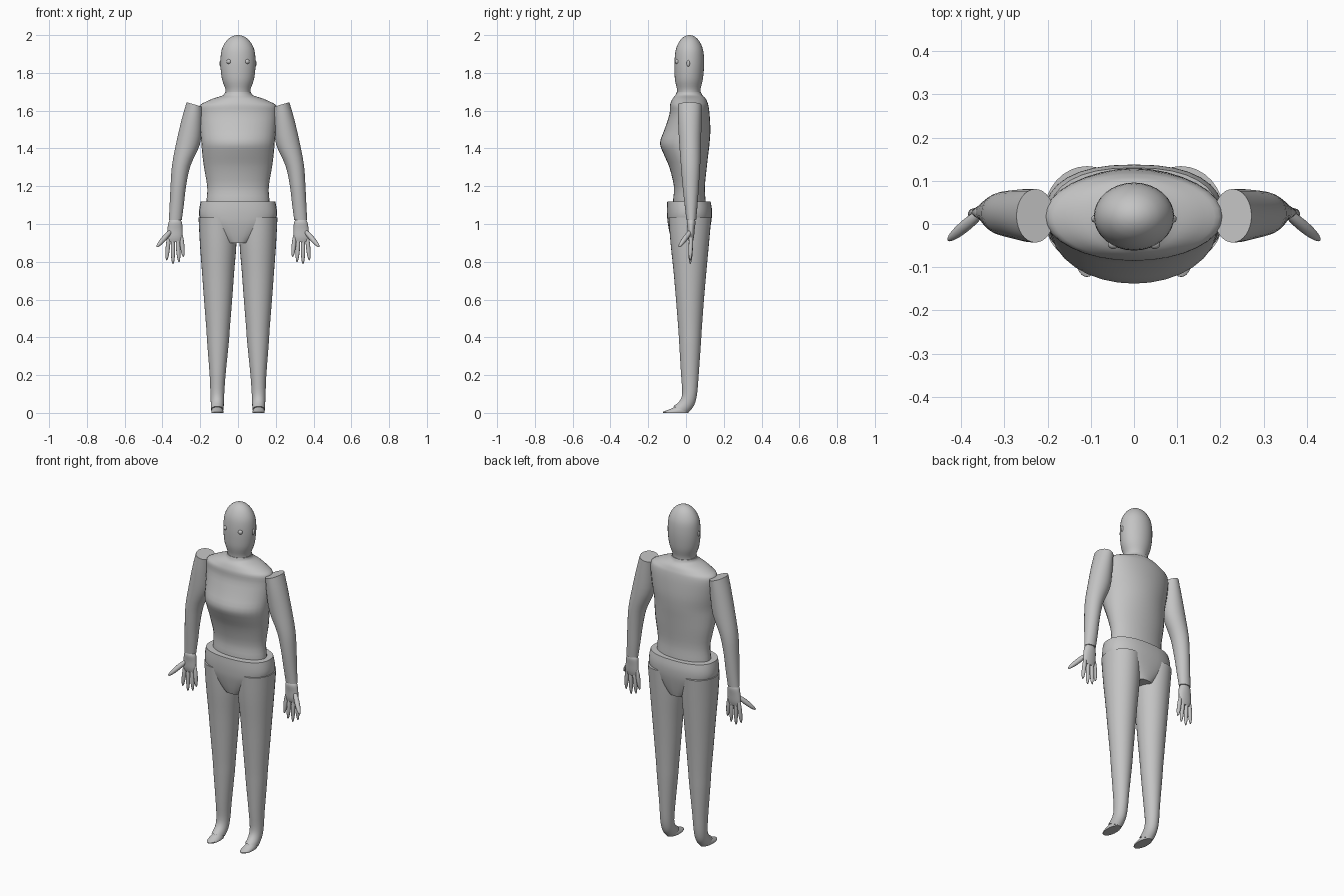
import bpy, bmesh, math
from mathutils import Vector

skin = bpy.data.materials.new("plain grey")
skin.diffuse_color = (0.55, 0.55, 0.55, 1)


def finish(name, bm):
    bmesh.ops.recalc_face_normals(bm, faces=bm.faces)
    me = bpy.data.meshes.new(name)
    bm.to_mesh(me)
    bm.free()
    ob = bpy.data.objects.new(name, me)
    bpy.context.collection.objects.link(ob)
    me.materials.append(skin)
    bpy.ops.object.select_all(action='DESELECT')
    ob.select_set(True)
    bpy.context.view_layer.objects.active = ob
    bpy.ops.object.shade_smooth_by_angle(angle=math.radians(40))
    return ob


def smooth_rows(rows, steps):
    """Catmull-Rom interpolation of ring parameters."""
    out = []
    for i in range(len(rows) - 1):
        p = [rows[max(i - 1, 0)], rows[i], rows[i + 1], rows[min(i + 2, len(rows) - 1)]]
        for k in range(steps):
            t = k / steps
            out.append([0.5 * (2 * b + (c - a) * t + (2 * a - 5 * b + 4 * c - d) * t * t
                               + (3 * b - a - 3 * c + d) * t ** 3) for a, b, c, d in zip(*p)])
    return out + [list(rows[-1])]


def spow(v, e):
    return math.copysign(abs(v) ** e, v)


def loft(name, rows, side=1, steps=3, segs=32, power=2.0):
    """Rows: z, x min, x max, y front, y back, slope dz/dx, slope dz/dy."""
    bm = bmesh.new()
    rings = []
    for z, x0, x1, y0, y1, sx, sy in smooth_rows([tuple(r) + (0,) * (7 - len(r)) for r in rows], steps):
        ring = []
        for i in range(segs):
            a = math.tau * i / segs
            dx = (x1 - x0) / 2 * spow(math.cos(a), 2 / power)
            dy = (y1 - y0) / 2 * spow(math.sin(a), 2 / power)
            ring.append(bm.verts.new((side * ((x0 + x1) / 2 + dx), (y0 + y1) / 2 + dy, z + sx * dx + sy * dy)))
        rings.append(ring)
    for r, s in zip(rings, rings[1:]):
        for i in range(segs):
            j = (i + 1) % segs
            bm.faces.new((r[i], r[j], s[j], s[i]))
    bm.faces.new(rings[0])
    bm.faces.new(rings[-1])
    return finish(name, bm)


def centred(rows):
    return [(z, -w, w, f, b) for z, w, f, b in rows]


def blob(name, start, end, radius, side=1):
    """Slim ellipsoid running between two points."""
    a, b = (Vector((side * p[0], p[1], p[2])) for p in (start, end))
    bm = bmesh.new()
    bmesh.ops.create_uvsphere(bm, u_segments=14, v_segments=10, radius=1)
    rot = (b - a).to_track_quat('Z', 'Y')
    half = (b - a).length / 2
    for v in bm.verts:
        v.co = rot @ Vector((v.co.x * radius, v.co.y * radius, v.co.z * half)) + (a + b) / 2
    return finish(name, bm)


# Head with a rounded crown
crown = [(1.88 + 0.12 * math.sin(t), 0.092 * math.cos(t), 0.018 - 0.077 * math.cos(t), 0.018 + 0.077 * math.cos(t))
         for t in (0.25, 0.55, 0.85, 1.1, 1.3, 1.45, 1.56)]
loft("head", centred([(1.69, .066, -.046, .076), (1.715, .067, -.048, .077), (1.76, .083, -.058, .088),
                      (1.81, .091, -.061, .094), (1.86, .093, -.061, .096)] + crown))

# Torso with chest, waist and short collar
loft("torso", centred([(1.09, .168, -.068, .105), (1.13, .166, -.068, .103), (1.20, .163, -.064, .100),
                       (1.30, .180, -.088, .110), (1.37, .189, -.118, .118), (1.43, .194, -.138, .125),
                       (1.50, .200, -.114, .129), (1.58, .206, -.088, .125), (1.625, .204, -.085, .119),
                       (1.645, .175, -.080, .113), (1.665, .130, -.070, .103), (1.682, .078, -.056, .086),
                       (1.70, .069, -.049, .079)]))

# Pelvis shaped like briefs
loft("pelvis", centred([(.90, .066, -.073, .110), (.94, .115, -.084, .120), (1.0, .185, -.096, .132),
                        (1.04, .205, -.100, .137), (1.08, .205, -.101, .137), (1.12, .197, -.099, .130)]),
     power=2.4)

for side, word in ((1, "left"), (-1, "right")):
    # Leg, bending forward over the instep
    loft(word + "_leg", [(1.035, .008, .209, -.092, .134), (.90, .008, .202, -.082, .122),
                         (.75, .020, .191, -.066, .108), (.60, .031, .180, -.053, .095),
                         (.45, .043, .168, -.041, .084), (.37, .049, .163, -.036, .079),
                         (.20, .066, .150, -.026, .067), (.10, .073, .146, -.020, .058, 0, -.1),
                         (.05, .075, .144, -.035, .042, 0, -.3),
                         (.018, .076, .143, -.068, .012, 0, -.42)], side)
    # Pointed foot with a flat sole
    loft(word + "_foot", [(.0, .078, .140, -.120, .012), (.006, .077, .141, -.122, .014),
                          (.016, .080, .140, -.094, .012), (.030, .088, .132, -.062, .0)], side, steps=2)
    # Arm with a slanted shoulder cap
    loft(word + "_arm", [(1.632, .185, .272, -.043, .081, .29), (1.55, .187, .296, -.042, .081, .22),
                         (1.43, .202, .325, -.036, .080, .15), (1.31, .252, .349, -.027, .075, .05),
                         (1.20, .275, .357, -.018, .068), (1.10, .287, .362, -.007, .061),
                         (1.02, .298, .366, .002, .054)], side)
    # Flat palm and cuff
    loft(word + "_palm", [(1.02, .303, .362, .008, .048), (1.005, .296, .369, .004, .050),
                          (.97, .294, .374, .008, .046), (.93, .295, .376, .010, .042),
                          (.905, .302, .368, .016, .036)], side, segs=20)
    # Fingers and splayed thumb
    for i, (top, tip, low) in enumerate(((.302, .289, .825), (.322, .312, .797),
                                         (.345, .344, .787), (.364, .378, .807))):
        blob(f"{word}_finger_{i + 1}", (top, .028, .955), (tip, .022, low), .0115, side)
    blob(word + "_thumb", (.345, .034, .975), (.431, -.038, .878), .014, side)
    # Eye and ear
    blob(word + "_eye", (.048, -.058, 1.86), (.048, -.034, 1.86), .013, side)
    blob(word + "_ear", (.090, .012, 1.832), (.090, .012, 1.868), .009, side)
